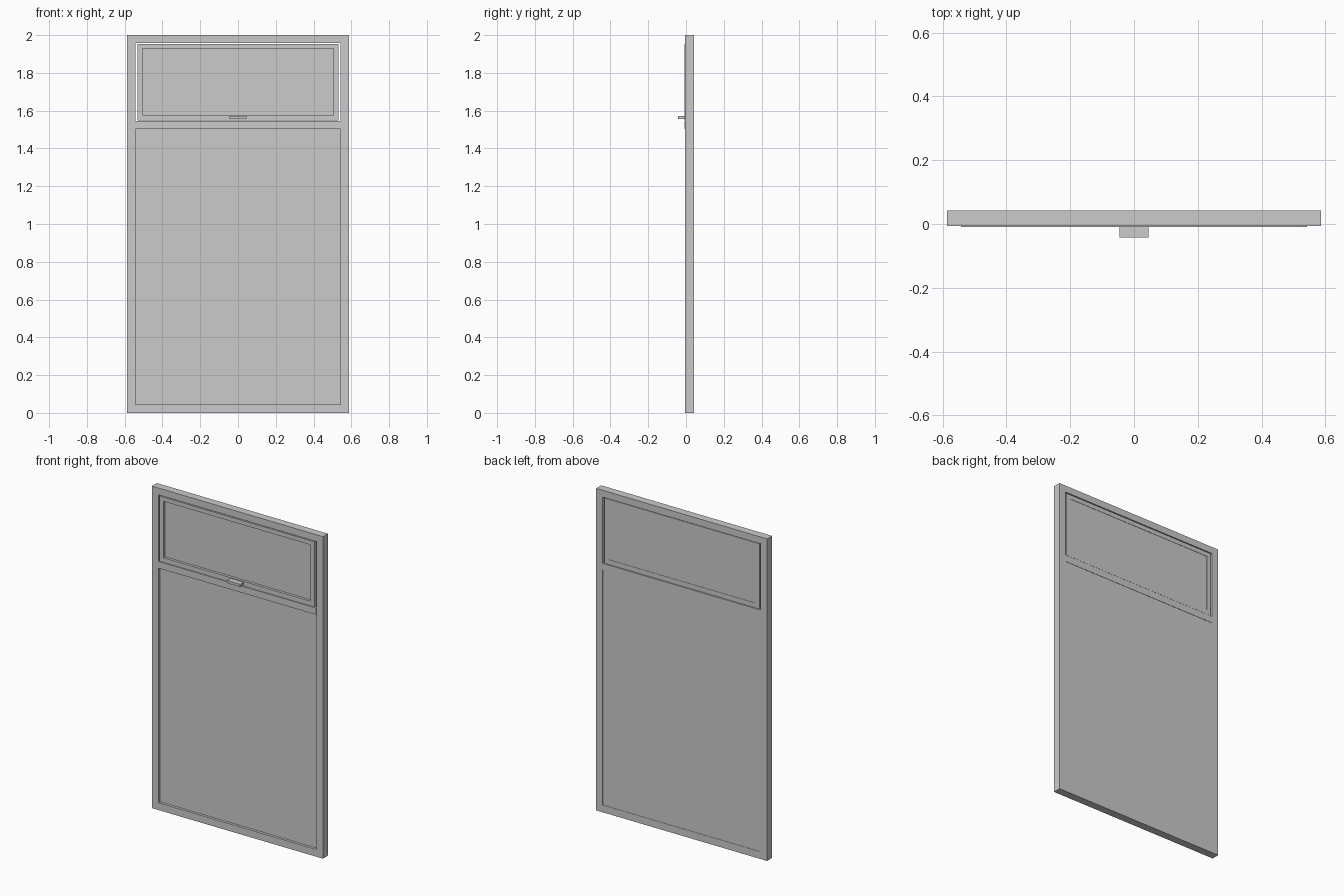
import bpy
import bmesh

old = bpy.data.objects.get("Cube")
if old:
    bpy.data.objects.remove(old, do_unlink=True)

grey = bpy.data.materials.new("light_grey")
grey.use_nodes = True
grey.diffuse_color = (0.6, 0.6, 0.6, 1)
grey.node_tree.nodes["Principled BSDF"].inputs["Base Color"].default_value = (0.6, 0.6, 0.6, 1)


def slab(name, outer, front, back, holes=()):
    """Upright slab; outer and holes are (half width, bottom, top) rectangles."""
    rects = [outer, *holes]
    xs = sorted({s * r[0] for r in rects for s in (-1, 1)})
    zs = sorted({z for r in rects for z in r[1:]})
    bm = bmesh.new()
    verts = {(x, z): bm.verts.new((x, front, z)) for x in xs for z in zs}
    for x0, x1 in zip(xs, xs[1:]):
        for z0, z1 in zip(zs, zs[1:]):
            cx, cz = (x0 + x1) / 2, (z0 + z1) / 2
            if not any(abs(cx) < w and b < cz < t for w, b, t in holes):
                bm.faces.new([verts[p] for p in ((x0, z0), (x1, z0), (x1, z1), (x0, z1))])
    # Push the sheet back to give it thickness, keeping the front faces
    geom = bmesh.ops.extrude_face_region(bm, geom=bm.faces[:], use_keep_orig=True)["geom"]
    for v in geom:
        if isinstance(v, bmesh.types.BMVert):
            v.co.y = back
    bmesh.ops.recalc_face_normals(bm, faces=bm.faces[:])
    mesh = bpy.data.meshes.new(name)
    bm.to_mesh(mesh)
    bm.free()
    mesh.materials.append(grey)
    obj = bpy.data.objects.new(name, mesh)
    bpy.context.collection.objects.link(obj)
    return obj


FRONT, BACK, PROUD = -0.006, 0.043, -0.009
lower_opening = (0.542, 0.045, 1.504)
upper_opening = (0.542, 1.546, 1.958)
sash_outline = (0.532, 1.549, 1.954)
sash_opening = (0.505, 1.578, 1.928)

# Fixed outer frame with a large lower and a small upper opening
slab("outer_frame", (0.587, 0, 2), FRONT, BACK, (lower_opening, upper_opening))

# Crossbar facing standing slightly proud between the openings
slab("crossbar", (0.542, 1.504, 1.546), PROUD, FRONT)

# Opening sash with a thin gap all round
slab("upper_sash", sash_outline, PROUD, BACK - 0.003, (sash_opening,))

# Panes, set deeper at the front than at the back
slab("lower_pane", lower_opening, FRONT + 0.016, BACK - 0.002)
slab("upper_pane", sash_opening, PROUD + 0.016, BACK - 0.005)

# Pull handle on the bottom rail of the sash
slab("sash_handle", (0.045, 1.557, 1.573), -0.043, PROUD)
